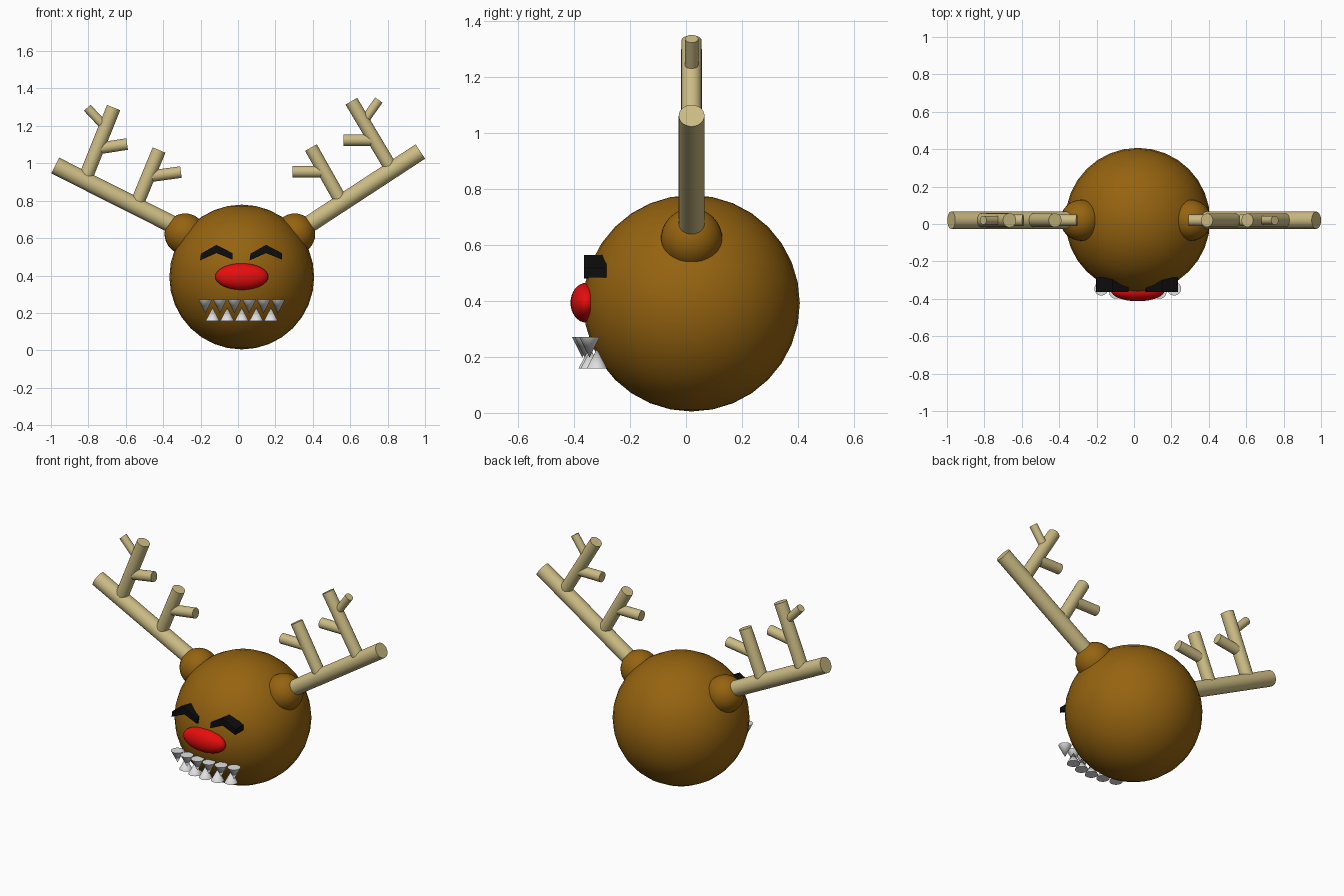
import bpy, math
from mathutils import Vector

if "Cube" in bpy.data.objects:
    bpy.data.objects.remove(bpy.data.objects["Cube"])

CY = 0.02  # shared depth centre of head and antlers


def material(name, rgb):
    m = bpy.data.materials.new(name)
    m.diffuse_color = (*rgb, 1)
    m.use_nodes = True
    m.node_tree.nodes["Principled BSDF"].inputs["Base Color"].default_value = m.diffuse_color
    return m


BROWN = material("brown fur", (0.30, 0.125, 0.005))
TAN = material("tan antler", (0.60, 0.50, 0.23))
RED = material("red", (0.80, 0.004, 0.004))
BLACK = material("black", (0.004, 0.004, 0.004))
WHITE = material("tooth white", (0.75, 0.75, 0.75))


def finish(name, mat, smooth=True):
    ob = bpy.context.object
    ob.name = name
    ob.data.materials.append(mat)
    if smooth:
        bpy.ops.object.shade_smooth_by_angle(angle=math.radians(40))
    return ob


def ball(name, loc, size, mat):
    bpy.ops.mesh.primitive_uv_sphere_add(segments=32, ring_count=16, radius=1, location=loc)
    bpy.context.object.scale = size
    finish(name, mat)


def rod(name, start, end, r):
    """Cylinder between two (x, z) points in the antler plane."""
    a, b = Vector((start[0], CY, start[1])), Vector((end[0], CY, end[1]))
    d = b - a
    bpy.ops.mesh.primitive_cylinder_add(vertices=32, radius=r, depth=d.length, location=(a + b) / 2)
    bpy.context.object.rotation_euler = d.to_track_quat('Z', 'Y').to_euler()
    finish(name, TAN)


# Head, nose and antler bumps
ball("head", (0.02, CY, 0.392), (0.387, 0.387, 0.387), BROWN)
ball("nose", (0.02, -0.357, 0.394), (0.142, 0.056, 0.071), RED)
ball("left_antler_bump", (-0.283, CY, 0.622), (0.11, 0.11, 0.11), BROWN)
ball("right_antler_bump", (0.303, CY, 0.622), (0.11, 0.11, 0.11), BROWN)

# Antlers: (part, start, end, radius)
left = [
    ("beam", (-0.30, 0.647), (-0.977, 0.988), 0.047),
    ("outer_branch", (-0.815, 0.925), (-0.665, 1.298), 0.038),
    ("outer_tip", (-0.715, 1.20), (-0.806, 1.297), 0.024),
    ("outer_twig", (-0.74, 1.08), (-0.593, 1.103), 0.031),
    ("inner_branch", (-0.54, 0.785), (-0.422, 1.071), 0.037),
    ("inner_twig", (-0.46, 0.932), (-0.305, 0.953), 0.031),
]
right = [
    ("beam", (0.31, 0.628), (0.975, 1.063), 0.046),
    ("outer_branch", (0.815, 0.98), (0.606, 1.332), 0.036),
    ("outer_tip", (0.68, 1.235), (0.753, 1.338), 0.024),
    ("outer_twig", (0.73, 1.124), (0.563, 1.124), 0.031),
    ("inner_branch", (0.55, 0.80), (0.390, 1.084), 0.036),
    ("inner_twig", (0.48, 0.955), (0.291, 0.955), 0.031),
]
for side, parts in (("left", left), ("right", right)):
    for part, start, end, r in parts:
        rod(f"{side}_{part}", start, end, r)

# Eyebrows: bent bands extruded through the depth
brow = [(-0.088, 0.481), (0.0, 0.520), (0.086, 0.485),
        (0.086, 0.519), (0.0, 0.564), (-0.083, 0.517)]
for side, cx in (("left", -0.115), ("right", 0.15)):
    n = len(brow)
    verts = [(cx + x, y, z) for y in (-0.364, -0.285) for x, z in brow]
    # two quads per cap, plus the rim
    faces = [(0, 1, 4, 5), (1, 2, 3, 4), (11, 10, 7, 6), (10, 9, 8, 7)]
    faces += [(i, i + n, (i + 1) % n + n, (i + 1) % n) for i in range(n)]
    me = bpy.data.meshes.new(f"{side}_eyebrow")
    me.from_pydata(verts, [], faces)
    me.materials.append(BLACK)
    ob = bpy.data.objects.new(f"{side}_eyebrow", me)
    bpy.context.collection.objects.link(ob)


# Teeth: two rows of cones following the curve of the face
def teeth(row, count, z_base, z_tip, y_mid, bend):
    for i in range(count):
        x = (i - (count - 1) / 2) * 0.078
        y = y_mid + bend * x * x
        bpy.ops.mesh.primitive_cone_add(vertices=32, radius1=0.037, radius2=0,
                                        depth=abs(z_tip - z_base),
                                        location=(0.02 + x, y, (z_base + z_tip) / 2))
        if z_tip < z_base:
            bpy.context.object.rotation_euler.x = math.pi
        finish(f"{row}_tooth_{i + 1}", WHITE)


teeth("upper", 6, 0.272, 0.198, -0.372, 0.7)
teeth("lower", 5, 0.158, 0.228, -0.348, 1.2)
